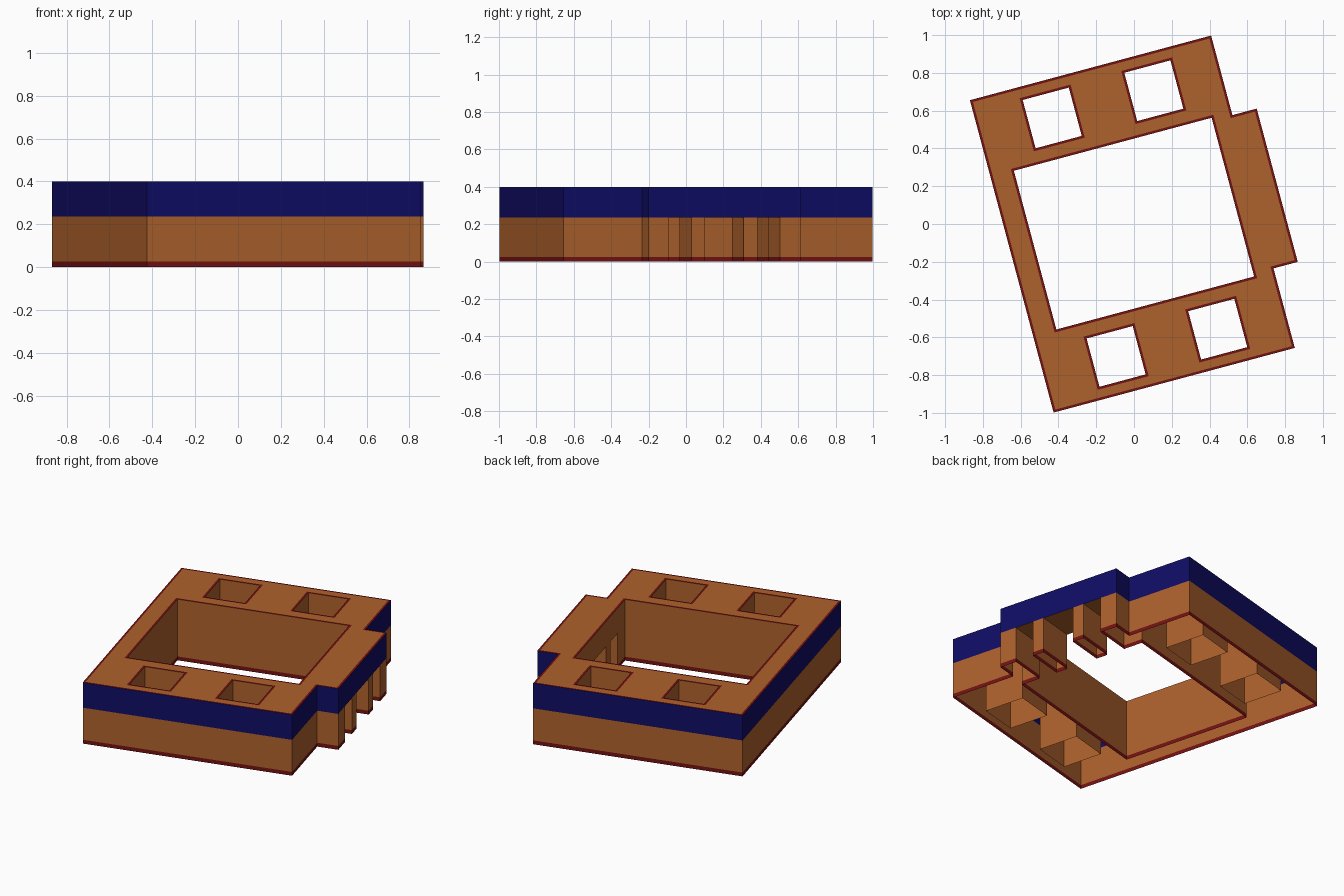
import bpy, bmesh, math
from mathutils import Matrix, Vector

if "Cube" in bpy.data.objects:
    bpy.data.objects.remove(bpy.data.objects["Cube"])

TURN = Matrix.Translation((0, 0.002, 0)) @ Matrix.Rotation(math.radians(15), 4, 'Z')
RED_Z, BAND_Z, TOP_Z = 0.025, 0.235, 0.40
TRIM = 0.013


def material(name, color):
    m = bpy.data.materials.new(name)
    m.diffuse_color = (*color, 1)
    m.use_nodes = True
    m.node_tree.nodes["Principled BSDF"].inputs["Base Color"].default_value = m.diffuse_color
    return m


ORANGE = material("clay_orange", (0.42, 0.12, 0.025))
BLUE = material("dark_blue", (0.005, 0.004, 0.13))
RED = material("dark_red", (0.18, 0.006, 0.006))


def finish(name, bm, mat):
    bmesh.ops.remove_doubles(bm, verts=bm.verts, dist=1e-5)
    bm.transform(TURN)
    me = bpy.data.meshes.new(name)
    bm.to_mesh(me)
    bm.free()
    me.materials.append(mat)
    bpy.context.collection.objects.link(bpy.data.objects.new(name, me))


def walls(name, loops, z0, z1, mat):
    """Upright sheets standing on closed plan loops."""
    bm = bmesh.new()
    for loop in loops:
        for a, b in zip(loop, loop[1:] + loop[:1]):
            bm.faces.new([bm.verts.new(c) for c in
                          ((*a, z0), (*b, z0), (*b, z1), (*a, z1))])
    finish(name, bm, mat)


def rect(p0, p1, q0, q1):
    return [(p0, q0), (p1, q0), (p1, q1), (p0, q1)]


def inset(loop, d):
    """Offset a loop to its left by d."""
    out = []
    for i, b in enumerate(loop):
        a, c = Vector(loop[i - 1]), Vector(loop[(i + 1) % len(loop)])
        e, f = (Vector(b) - a).normalized(), (c - Vector(b)).normalized()
        out.append((b[0] - d * (e.y + f.y), b[1] + d * (e.x + f.x)))
    return out


def mirrored(half):
    """Complete a loop that is symmetric across q = 0."""
    return half + [(p, -q) for p, q in reversed(half)]


# Plan loops (holes run clockwise)
outer = mirrored([(-.67, -.856), (.652, -.856), (.652, -.42), (.785, -.42)])
court = rect(-.542, .542, -.435, .435)[::-1]
wells = [rect(p, p + .253, q, q + .265)[::-1]
         for p in (-.40, .157) for q in (-.787, .52)]
body = mirrored([(-.67, -.856), (.652, -.856), (.652, -.42), (.785, -.42),
                 (.785, -.307), (.542, -.307), (.542, -.435), (-.542, -.435)])
pillars = [rect(.542, .785, -.183, -.107), rect(.542, .785, .107, .183)]

# Walls
walls("base_trim", [body] + pillars, 0, RED_Z, RED)
walls("lower_walls", [body], RED_Z, BAND_Z, ORANGE)
walls("entrance_pillars", pillars, RED_Z, BAND_Z, ORANGE)
walls("upper_band", [outer], BAND_Z, TOP_Z, BLUE)
walls("courtyard_upper_walls", [court], BAND_Z, TOP_Z, ORANGE)
walls("light_wells", wells, 0, TOP_Z, ORANGE)

# Ceilings of the three entrance passages
bm = bmesh.new()
for q0, q1 in ((-.307, -.183), (-.107, .107), (.183, .307)):
    bm.faces.new([bm.verts.new((*c, BAND_Z))
                  for c in reversed(rect(.542, .785, q0, q1))])
finish("passage_ceilings", bm, ORANGE)

# Red edging around the roof and its openings
roof_loops = [outer, court] + wells
bm = bmesh.new()
for loop in roof_loops:
    inner = inset(loop, TRIM)
    for i in range(len(loop)):
        j = (i + 1) % len(loop)
        bm.faces.new([bm.verts.new((*c, TOP_Z)) for c in
                      (loop[i], loop[j], inner[j], inner[i])])
finish("roof_edging", bm, RED)

# Flat roof with openings
bm = bmesh.new()
for loop in roof_loops:
    vs = [bm.verts.new((*c, TOP_Z)) for c in inset(loop, TRIM)]
    for a, b in zip(vs, vs[1:] + vs[:1]):
        bm.edges.new((a, b))
bmesh.ops.triangle_fill(bm, edges=bm.edges[:], use_beauty=True,
                        use_dissolve=False, normal=(0, 0, 1))
bm.normal_update()
for f in bm.faces:
    if f.normal.z < 0:
        f.normal_flip()
finish("roof", bm, ORANGE)
